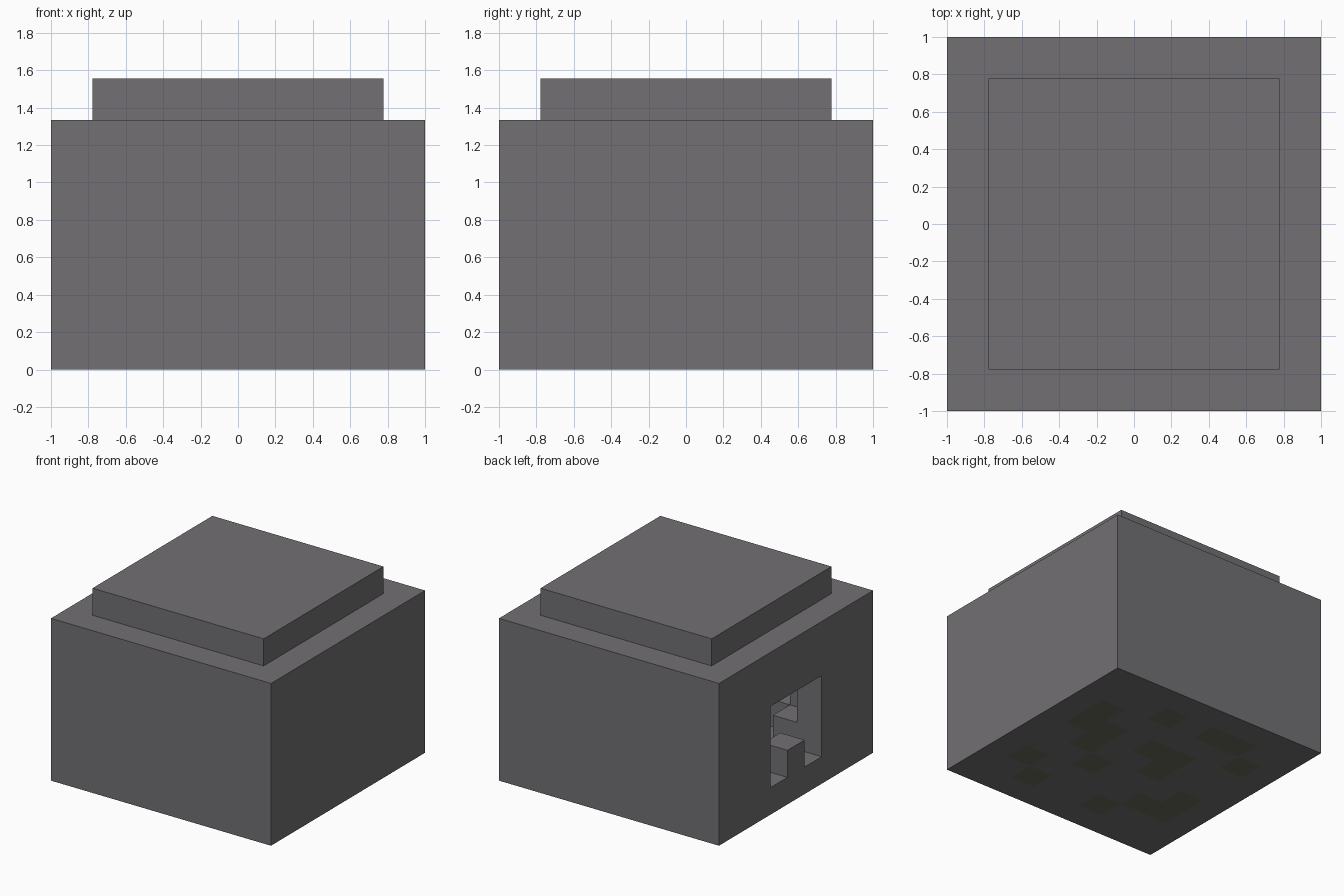
import bpy
import bmesh
from mathutils import Vector

cube = bpy.data.objects.get("Cube")
if cube:
    bpy.data.objects.remove(cube, do_unlink=True)

CELL = 2 / 9      # the model is laid out in square blocks
HALF = 4          # blocks on each side of the middle one
LAYERS = 6        # layers in the body


def material(name, rgb):
    mat = bpy.data.materials.new(name)
    mat.use_nodes = True
    mat.diffuse_color = (*rgb, 1)
    bsdf = next(n for n in mat.node_tree.nodes if n.type == "BSDF_PRINCIPLED")
    bsdf.inputs["Base Color"].default_value = (*rgb, 1)
    return mat


stone = material("grey stone", (0.168, 0.162, 0.171))
moss = material("mossy stone", (0.145, 0.15, 0.108))

# Mossy blocks of the underside: (row from the back, column from the left)
MOSS = {(2, 1), (3, 1), (3, 2), (4, 2), (5, 3), (1, 3), (1, 5), (1, 6), (2, 7),
        (3, 4), (3, 5), (4, 5), (6, 1), (7, 2), (7, 5), (6, 6), (6, 7), (5, 7)}


def solid(x, y, z):
    """True where the body has a block: a box with a doorway and a round cave."""
    if max(abs(x), abs(y)) > HALF or not 0 <= z < LAYERS:
        return False
    doorway = x == -HALF and abs(y) <= 1 and 1 <= z <= 3
    door_step = y == 0 and z == 1
    cave = z >= 1 and z < LAYERS - 1 and x * x + y * y + (z - 3) ** 2 < 16
    return not (cave or (doorway and not door_step))


def add_square(bm, centre, normal):
    """One block side, wound to face along its normal."""
    a = Vector((normal.y, normal.z, normal.x))
    b = normal.cross(a)
    corners = [centre + (normal + a * s + b * t) * 0.5
               for s, t in ((-1, -1), (1, -1), (1, 1), (-1, 1))]
    return bm.faces.new([bm.verts.new(c * CELL) for c in corners])


def finish(bm, name):
    mesh = bpy.data.meshes.new(name)
    bm.to_mesh(mesh)
    bm.free()
    for mat in (stone, moss):
        mesh.materials.append(mat)
    obj = bpy.data.objects.new(name, mesh)
    bpy.context.collection.objects.link(obj)
    return obj


# Body: only the exposed sides of the blocks
bm = bmesh.new()
directions = [Vector(s * (k == axis) for k in range(3))
              for axis in range(3) for s in (-1, 1)]
span = range(-HALF, HALF + 1)
for x in span:
    for y in span:
        for z in range(LAYERS):
            if not solid(x, y, z):
                continue
            for d in directions:
                if solid(x + d.x, y + d.y, z + d.z):
                    continue
                face = add_square(bm, Vector((x, y, z + 0.5)), d)
                under = z == 0 and d.z < 0
                if under and (HALF - y, HALF - x) in MOSS:
                    face.material_index = 1
bmesh.ops.remove_doubles(bm, verts=bm.verts, dist=0.001)
finish(bm, "hollow_body")

# Roof slab, one block in from every edge
bm = bmesh.new()
bmesh.ops.create_cube(bm, size=CELL)
bmesh.ops.scale(bm, vec=(7, 7, 1), verts=bm.verts)
bmesh.ops.translate(bm, vec=(0, 0, (LAYERS + 0.5) * CELL), verts=bm.verts)
finish(bm, "roof_slab")
